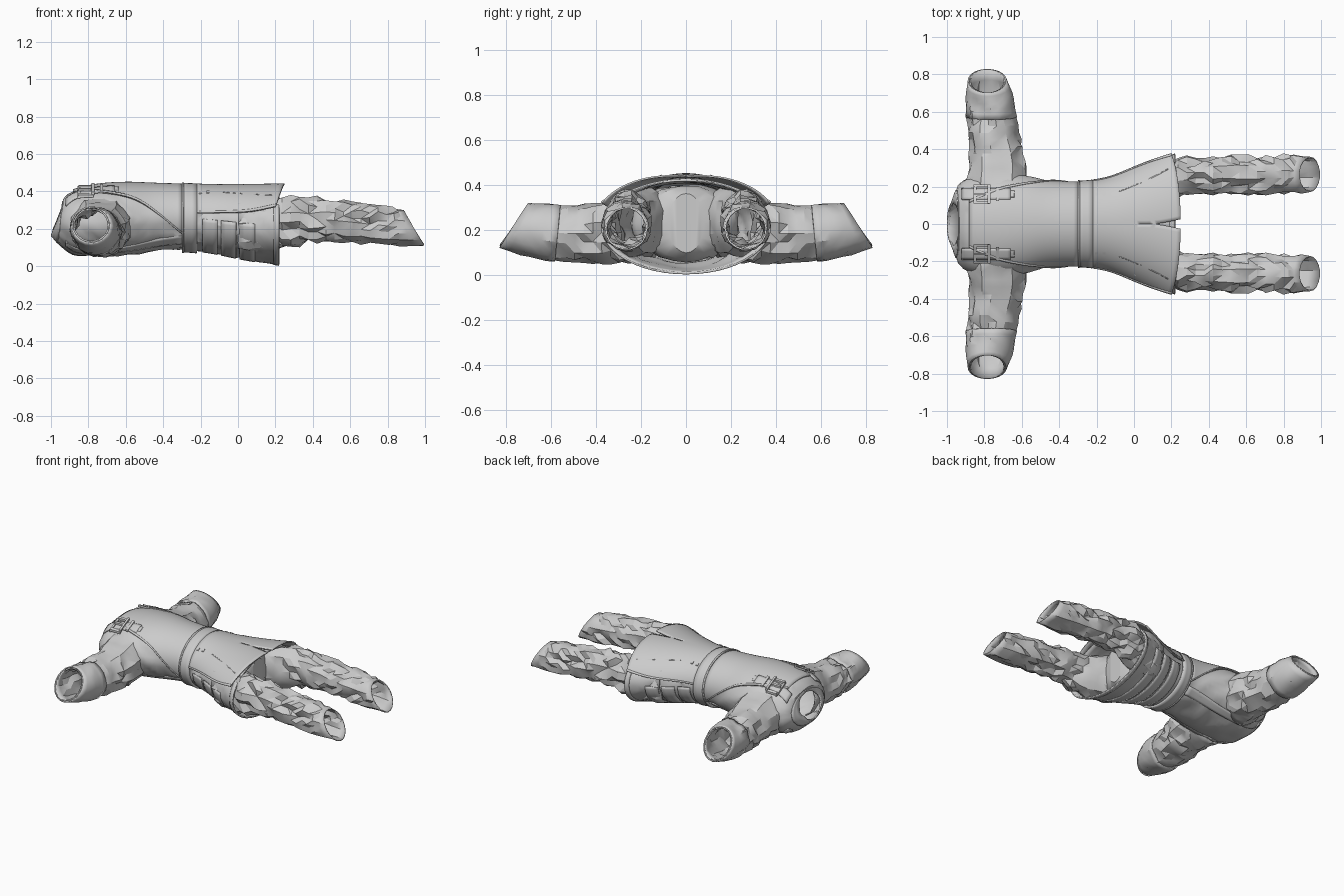
import bpy, bmesh, math
from mathutils import Vector, noise

if "Cube" in bpy.data.objects:
    bpy.data.objects.remove(bpy.data.objects["Cube"])

cloth = bpy.data.materials.new("light grey cloth")
cloth.use_nodes = True
grey = (0.6, 0.6, 0.6, 1)
cloth.diffuse_color = grey
cloth.node_tree.nodes["Principled BSDF"].inputs["Base Color"].default_value = grey


def sample(stations, x):
    """Smoothly interpolate the station tuples at position x."""
    last = len(stations) - 1
    i = max([k for k in range(last) if stations[k][0] <= x], default=0)
    a, b = stations[i], stations[i + 1]
    p, q = stations[max(i - 1, 0)], stations[min(i + 2, last)]
    d = b[0] - a[0]
    t = (x - a[0]) / d
    out = []
    for k in range(1, len(a)):
        m = (b[k] - p[k]) / (b[0] - p[0]) * d
        n = (q[k] - a[k]) / (q[0] - a[0]) * d
        e = b[k] - a[k]
        out.append(a[k] + m * t + (3 * e - 2 * m - n) * t**2 + (m + n - 2 * e) * t**3)
    return out


def finish(name, bm, thick=0.008, mirror=False, angle=30):
    bmesh.ops.recalc_face_normals(bm, faces=bm.faces)
    mesh = bpy.data.meshes.new(name)
    bm.to_mesh(mesh)
    bm.free()
    mesh.materials.append(cloth)
    ob = bpy.data.objects.new(name, mesh)
    bpy.context.collection.objects.link(ob)
    bpy.ops.object.select_all(action="DESELECT")
    ob.select_set(True)
    bpy.context.view_layer.objects.active = ob
    bpy.ops.object.shade_smooth_by_angle(angle=math.radians(angle))
    if mirror:
        mod = ob.modifiers.new("mirror", "MIRROR")
        mod.use_axis = (False, True, False)
    if thick:
        mod = ob.modifiers.new("thickness", "SOLIDIFY")
        mod.thickness = thick
        mod.offset = 0
    return ob


def sheet(name, point, rows, cols, closed=False, cap=False, facets=False, **opts):
    """Grid of faces from point(s, t), with s and t running 0..1."""
    bm = bmesh.new()
    n = cols if closed else cols + 1
    v = [[bm.verts.new(point(i / rows, j / cols)) for j in range(n)] for i in range(rows + 1)]
    for i in range(rows):
        for j in range(cols):
            k = (j + 1) % n
            bm.faces.new((v[i][j], v[i][k], v[i + 1][k], v[i + 1][j]))
    if cap:
        bm.faces.new(v[-1])
    if facets:
        bmesh.ops.triangulate(bm, faces=bm.faces, quad_method="SHORT_EDGE")
    return finish(name, bm, **opts)


def on_profile(stations, x, angle, off=0.0, axis="x", fold=0.0):
    """Point on an elliptical tube, optionally creased by folds that fade at the end."""
    cu, cz, hu, hz, slant = sample(stations, x)
    c, s = math.cos(angle), math.sin(angle)
    if fold:
        p = Vector((x * 8 + s * 1.5, c * 1.5, s * 1.5 + cu * 5))
        fade = min(1, (stations[-1][0] - x) * 7 + 0.1)
        off += fold * fade * (0.7 - 3.2 * abs(noise.noise(p)))
    u, z, w = cu + (hu + off) * c, cz + (hz + off) * s, x - slant * s
    return (w, u, z) if axis == "x" else (u, w, z)


def tube(name, stations, rows, cols=32, start=None, end=None, off=0.0, axis="x", fold=0.0, **opts):
    x0 = stations[0][0] if start is None else start
    x1 = stations[-1][0] if end is None else end
    return sheet(name, lambda s, t: on_profile(stations, x0 + (x1 - x0) * s, math.tau * t, off, axis, fold),
                 rows, cols, closed=True, **opts)


def panel(name, edges, rows, cols, off, slant=0.0, flare=0.0, **opts):
    """Cloth over the jacket; edges give position and two angles in degrees."""
    def point(s, t):
        x = edges[0][0] + (edges[-1][0] - edges[0][0]) * s
        a, b = sample(edges, x)
        r = math.radians(a + (b - a) * t)
        w, u, z = on_profile(jacket, x, r, off + flare * s * s * math.cos(r))
        return (w + slant * s * math.sin(r), u, z)
    return sheet(name, point, rows, cols, **opts)


def strip(name, x0, x1, y, width, off, side=1, **opts):
    """Strap lying on the jacket along the body."""
    def point(s, t):
        x = x0 + (x1 - x0) * s
        _, cz, hu, hz, _ = sample(jacket, x)
        w = y + width * (t - 0.5)
        return (x, w, cz + side * (hz * math.sqrt(max(0, 1 - (w / hu) ** 2)) + off))
    return sheet(name, point, 14, 4, mirror=True, **opts)


# Jacket body: position, centre y, centre z, half width, half height, slant
jacket = [
    (-0.965, 0, 0.25, 0.11, 0.08, -0.033),
    (-0.945, 0, 0.235, 0.19, 0.115, -0.01),
    (-0.88, 0, 0.23, 0.25, 0.165, 0),
    (-0.75, 0, 0.24, 0.28, 0.185, 0),
    (-0.6, 0, 0.25, 0.26, 0.185, 0),
    (-0.45, 0, 0.255, 0.22, 0.175, 0),
    (-0.3, 0, 0.26, 0.21, 0.165, 0),
    (-0.15, 0, 0.25, 0.23, 0.17, 0),
    (0, 0, 0.235, 0.285, 0.185, 0),
    (0.22, 0, 0.215, 0.37, 0.205, 0),
]
tube("jacket", jacket, 44, 40, fold=0.008, facets=True)
tube("collar", jacket, 3, 40, end=-0.95, off=0.004)
tube("waist_belt", jacket, 3, 48, start=-0.3, end=-0.22, off=0.014, thick=0.014)
tube("belt_edge", jacket, 1, 48, start=-0.3, end=-0.29, off=0.02)
tube("skirt_hem", jacket, 2, 48, start=0.19, end=0.22, off=0.004)

# Layered pleats around the lower back
for k in range(3):
    x = -0.19 + k * 0.1
    panel(f"back_pleat_{k + 1}", [(x, 180, 360), (x + 0.08, 180, 360)], 3, 30, 0.008)

# Sleeves and cuffs
sleeve = [
    (0.14, -0.745, 0.225, 0.16, 0.16, 0),
    (0.3, -0.73, 0.2, 0.15, 0.14, 0),
    (0.4, -0.74, 0.185, 0.14, 0.125, 0),
    (0.55, -0.76, 0.185, 0.122, 0.115, 0.01),
    (0.68, -0.77, 0.2, 0.115, 0.105, 0.03),
    (0.765, -0.785, 0.22, 0.092, 0.088, 0.063),
]
tube("sleeve", sleeve, 16, 18, axis="y", fold=0.018, mirror=True, angle=24, facets=True)
tube("cuff", sleeve, 6, 20, start=0.57, off=0.009, axis="y", fold=0.008, mirror=True, facets=True)

# Trouser seat, centre seam and legs
seat = [
    (-0.2, 0, 0.25, 0.18, 0.14, 0),
    (0, 0, 0.23, 0.24, 0.165, 0),
    (0.1, 0, 0.23, 0.2, 0.165, 0),
    (0.15, 0, 0.23, 0.08, 0.13, 0),
]
tube("trouser_seat", seat, 10, 24, fold=0.012, cap=True, facets=True)
leg = [
    (0, 0.16, 0.23, 0.13, 0.15, 0),
    (0.25, 0.25, 0.235, 0.095, 0.135, 0),
    (0.45, 0.26, 0.25, 0.09, 0.11, 0),
    (0.6, 0.26, 0.235, 0.095, 0.1, 0),
    (0.8, 0.265, 0.215, 0.1, 0.095, 0.01),
    (0.94, 0.265, 0.205, 0.09, 0.093, 0.055),
]
tube("trouser_leg", leg, 20, 18, fold=0.022, mirror=True, angle=24, facets=True)

# Apron: bib, side edging and split lower panels
bib = [(-0.88, 62, 90), (-0.75, 52, 90), (-0.55, 32, 90), (-0.42, 5, 90), (-0.3, -28, 90)]
panel("apron_bib", bib, 24, 20, 0.013, mirror=True)
panel("bib_edging", [(x, a, a + 3) for x, a, b in bib], 24, 1, 0.018, mirror=True)
skirt = [(-0.22, 9, 90), (-0.05, 13, 90), (0.05, 16, 90), (0.17, 23, 86)]
panel("apron_skirt", skirt, 20, 20, 0.016, slant=0.08, flare=0.04, mirror=True)
panel("apron_hem", [(x, a, a + 3) for x, a, b in skirt], 20, 1, 0.021, slant=0.08, flare=0.04, mirror=True)

# Slanted stitching on the apron panels
panel("apron_stitching", [(-0.08, 50, 51), (0.15, 40, 41)], 12, 1, 0.019, slant=0.05, flare=0.03, mirror=True)

# Shoulder straps, front and back
strip("front_strap", -0.92, -0.66, 0.16, 0.06, 0.018)
strip("strap_tip", -0.66, -0.64, 0.16, 0.035, 0.018)
strip("back_strap", -0.92, -0.3, 0.15, 0.05, 0.006, side=-1)


def box(name, x, y, size, lift):
    _, cz, hu, hz, _ = sample(jacket, x)
    z = cz + hz * math.sqrt(1 - (y / hu) ** 2) + lift
    bm = bmesh.new()
    bmesh.ops.create_cube(bm, size=1)
    for v in bm.verts:
        v.co = Vector((x + v.co.x * size[0], y + v.co.y * size[1], z + v.co.z * size[2]))
        v.co.z -= (v.co.y - y) * y / hu * hz / hu * 1.3
    finish(name, bm, thick=0, mirror=True)


# Buckles, strap loops and belt studs
for x in (-0.85, -0.775):
    box("buckle_bar", x, 0.16, (0.014, 0.1, 0.014), 0.026)
for y in (0.115, 0.205):
    box("buckle_side", -0.812, y, (0.08, 0.014, 0.014), 0.026)
box("buckle_pin", -0.812, 0.16, (0.08, 0.01, 0.012), 0.03)
box("strap_loop", -0.73, 0.16, (0.018, 0.075, 0.012), 0.022)
for x in (-0.2, -0.16):
    box("apron_stud", x, 0.16, (0.016, 0.016, 0.014), 0.022)
